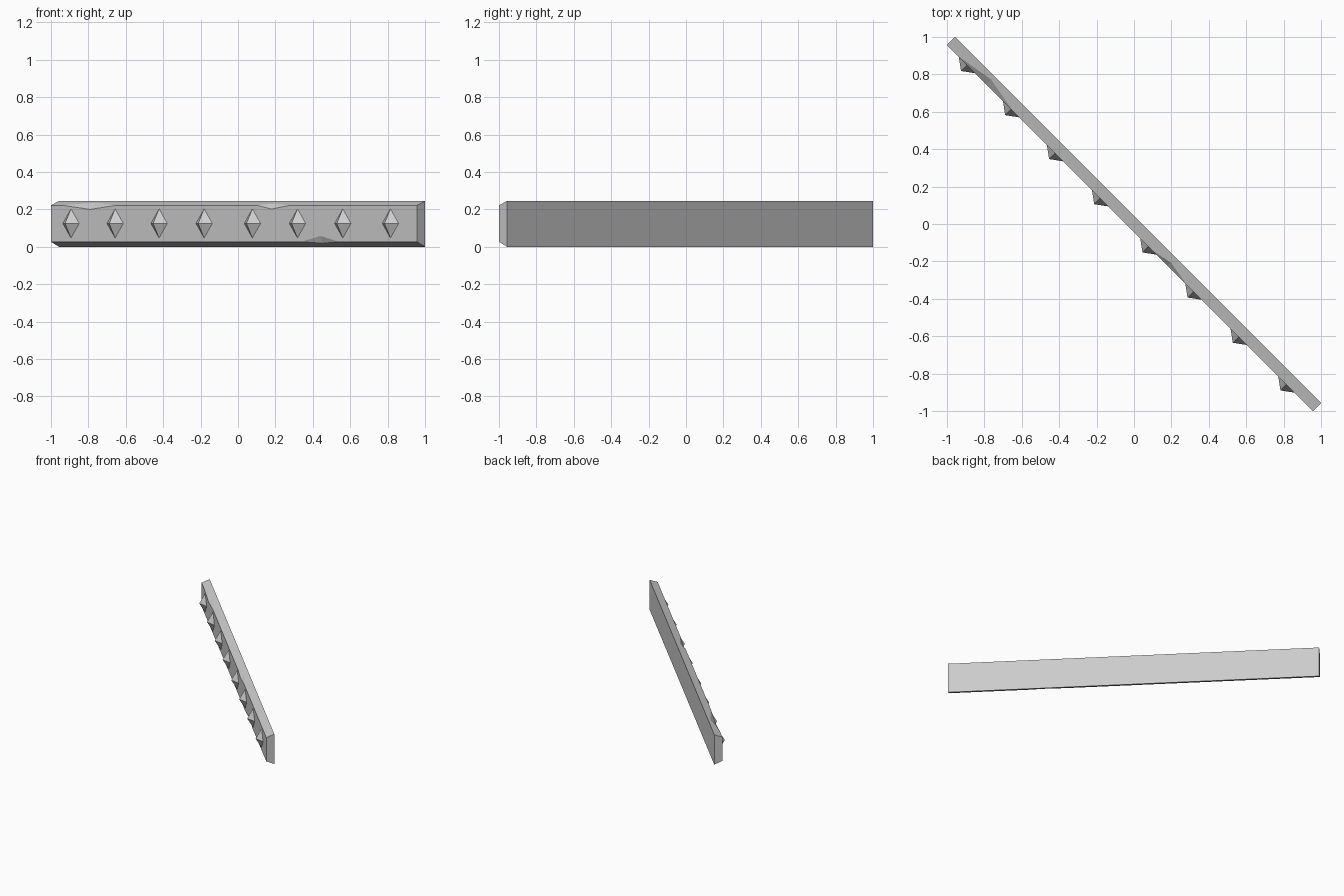
import bpy, bmesh, math

cube = bpy.data.objects.get("Cube")
if cube:
    bpy.data.objects.remove(cube, do_unlink=True)

R2 = math.sqrt(2)
HALF_LEN, HALF_THICK = 1.384, 0.0305
HEIGHT, FRONT_LOW, FRONT_TOP = 0.245, 0.027, 0.222

stone = bpy.data.materials.new("light_grey")
stone.use_nodes = True
stone.diffuse_color = (0.6, 0.6, 0.6, 1)
stone.node_tree.nodes["Principled BSDF"].inputs["Base Color"].default_value = (0.6, 0.6, 0.6, 1)


def along(x):
    """Distance along the bar for a world x on its front face."""
    return (x + HALF_THICK / R2) * R2


def finish(name, bm):
    bmesh.ops.recalc_face_normals(bm, faces=bm.faces)
    mesh = bpy.data.meshes.new(name)
    bm.to_mesh(mesh)
    bm.free()
    mesh.materials.append(stone)
    obj = bpy.data.objects.new(name, mesh)
    bpy.context.collection.objects.link(obj)
    obj.rotation_euler.z = -math.pi / 4
    return obj


# Bar: trapezoid section, with chips broken out of the front edges
bm = bmesh.new()


def vert(u, v, z):
    return bm.verts.new((u, v, z))


def front_edge(z_front, z_back, chips):
    """Edge from left to right: returns its front outline and sloped outline."""
    start, end = (vert(s * HALF_LEN, -HALF_THICK, z_front) for s in (-1, 1))
    front, slope = [start], [start]
    for x0, x_mid, x1, z_deep, cut in chips:
        a = vert(along(x0), -HALF_THICK, z_front)
        deep = vert(along(x_mid), -HALF_THICK, z_deep)
        b = vert(along(x1), -HALF_THICK, z_front)
        back = vert(along(x_mid), -HALF_THICK + cut * 2 * HALF_THICK,
                    z_front + cut * (z_back - z_front))
        bm.faces.new((a, deep, back))
        bm.faces.new((deep, b, back))
        front += [a, deep, b]
        slope += [a, back, b]
    return front + [end], slope + [end]


# chips: start x, middle x, end x, depth on the front face, cut into the thickness
top_front, top_slope = front_edge(FRONT_TOP, HEIGHT, [
    (-0.94, -0.79, -0.65, 0.2, 0.6), (0.1, 0.18, 0.28, 0.202, 0.4)])
low_front, low_slope = front_edge(FRONT_LOW, 0, [(0.34, 0.44, 0.54, 0.058, 0.3)])

back_low = [vert(s * HALF_LEN, HALF_THICK, 0) for s in (-1, 1)]
back_top = [vert(s * HALF_LEN, HALF_THICK, HEIGHT) for s in (-1, 1)]
bm.faces.new(low_front + top_front[::-1])
bm.faces.new(top_slope + back_top[::-1])
bm.faces.new(low_slope + back_low[::-1])
bm.faces.new(back_low + back_top[::-1])
for i in (0, -1):
    bm.faces.new((low_front[i], top_front[i], back_top[i], back_low[i]))
finish("bar", bm)

# Studs: four-sided pointed diamonds along the front face
for i, x in enumerate((-0.893, -0.657, -0.422, -0.181, 0.077, 0.318, 0.56, 0.815)):
    bm = bmesh.new()
    u = along(x)
    base = [vert(u + du, -HALF_THICK, 0.125 + dz)
            for du, dz in ((-0.062, 0), (0, -0.078), (0.062, 0), (0, 0.078))]
    tip = vert(u, -HALF_THICK - 0.045, 0.125)
    bm.faces.new(base)
    for a, b in zip(base, base[1:] + base[:1]):
        bm.faces.new((a, b, tip))
    finish(f"stud_{i + 1}", bm)
